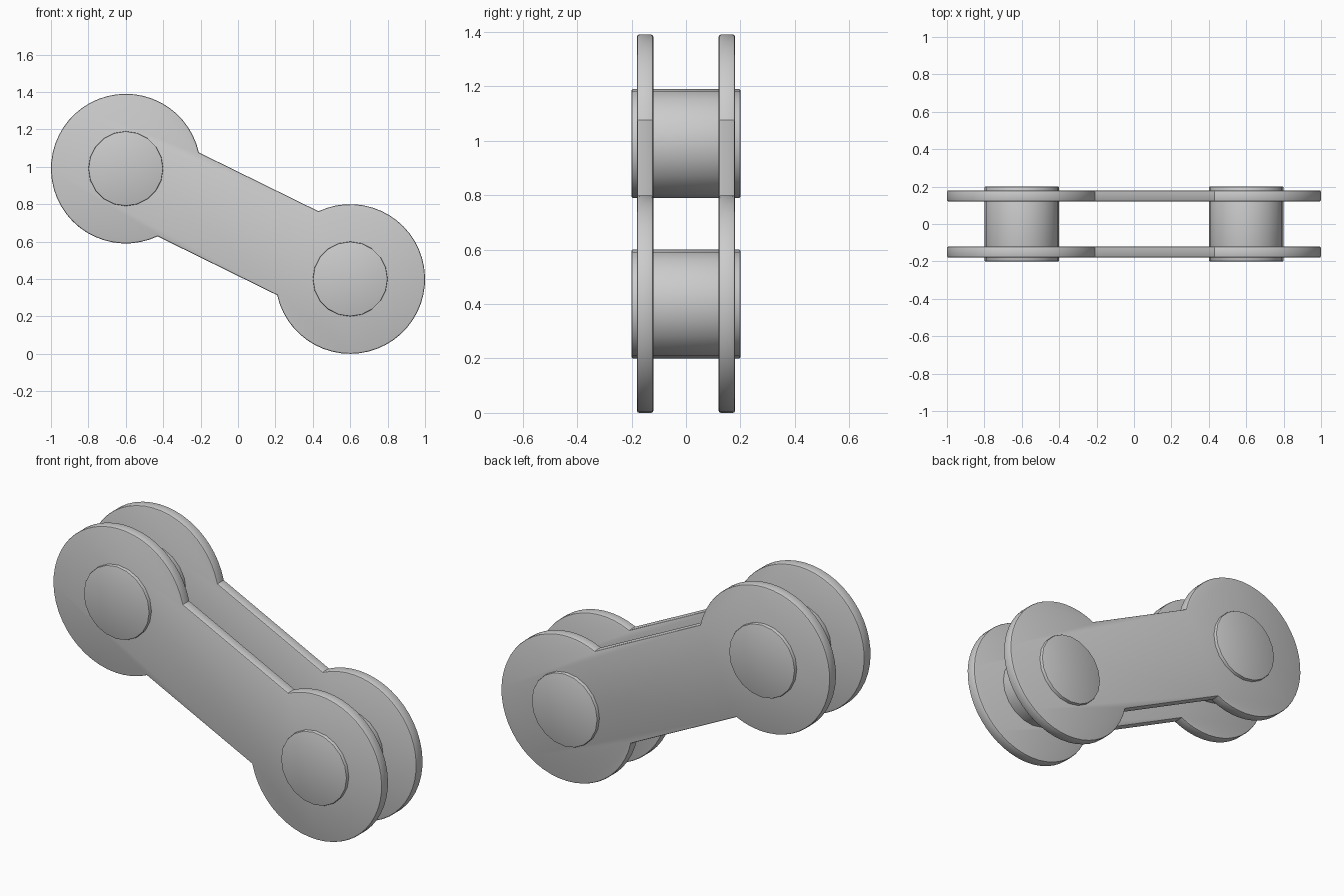
import bpy, bmesh, math
from mathutils import Vector, Matrix

cube = bpy.data.objects.get("Cube")
if cube:
    bpy.data.objects.remove(cube, do_unlink=True)

steel = bpy.data.materials.new("grey_steel")
steel.use_nodes = True
colour = (0.6, 0.6, 0.6, 1)
steel.diffuse_color = colour
steel.node_tree.nodes["Principled BSDF"].inputs["Base Color"].default_value = colour

PIN_A = Vector((-0.6, 0.99))   # upper joint, x and z
PIN_B = Vector((0.6, 0.40))    # lower joint
EYE_RADIUS = 0.4
BAR_HALF = 0.25


def extrude_profile(name, points, y, depth, bevel):
    """Prism of an x-z outline, centred on y, with softened rims."""
    bm = bmesh.new()
    front = bm.faces.new([bm.verts.new((p.x, y - depth / 2, p.y)) for p in points])
    out = bmesh.ops.extrude_face_region(bm, geom=[front])
    verts = [v for v in out["geom"] if isinstance(v, bmesh.types.BMVert)]
    bmesh.ops.translate(bm, verts=verts, vec=(0, depth, 0))
    bmesh.ops.recalc_face_normals(bm, faces=bm.faces)
    rims = [e for e in bm.edges if abs(e.verts[0].co.y - e.verts[1].co.y) < 0.001]
    bmesh.ops.bevel(bm, geom=rims, offset=bevel, segments=2, profile=0.5, affect="EDGES")
    mesh = bpy.data.meshes.new(name)
    bm.to_mesh(mesh)
    bm.free()
    mesh.materials.append(steel)
    obj = bpy.data.objects.new(name, mesh)
    bpy.context.collection.objects.link(obj)
    bpy.ops.object.select_all(action="DESELECT")
    obj.select_set(True)
    bpy.context.view_layer.objects.active = obj
    bpy.ops.object.shade_smooth_by_angle(angle=math.radians(35))
    return obj


def arc(centre, radius, start, sweep, steps):
    angles = [start + sweep * i / steps for i in range(steps + 1)]
    return [centre + radius * Vector((math.cos(a), math.sin(a))) for a in angles]


# Dumbbell outline: two round eyes whose open sides meet the straight bar
along = PIN_B - PIN_A
heading = math.atan2(along.y, along.x)
gap = math.asin(BAR_HALF / EYE_RADIUS)
sweep = 2 * (math.pi - gap)
outline = (arc(PIN_A, EYE_RADIUS, heading + gap, sweep, 40)
           + arc(PIN_B, EYE_RADIUS, heading + math.pi + gap, sweep, 40))

# Side plates
for name, y in (("front_plate", -0.15), ("back_plate", 0.15)):
    extrude_profile(name, outline, y, 0.06, 0.008)

# Pins running through both plates
for name, centre in (("upper_pin", PIN_A), ("lower_pin", PIN_B)):
    extrude_profile(name, arc(centre, 0.2, 0, math.tau, 20)[:-1], 0, 0.4, 0.005)
